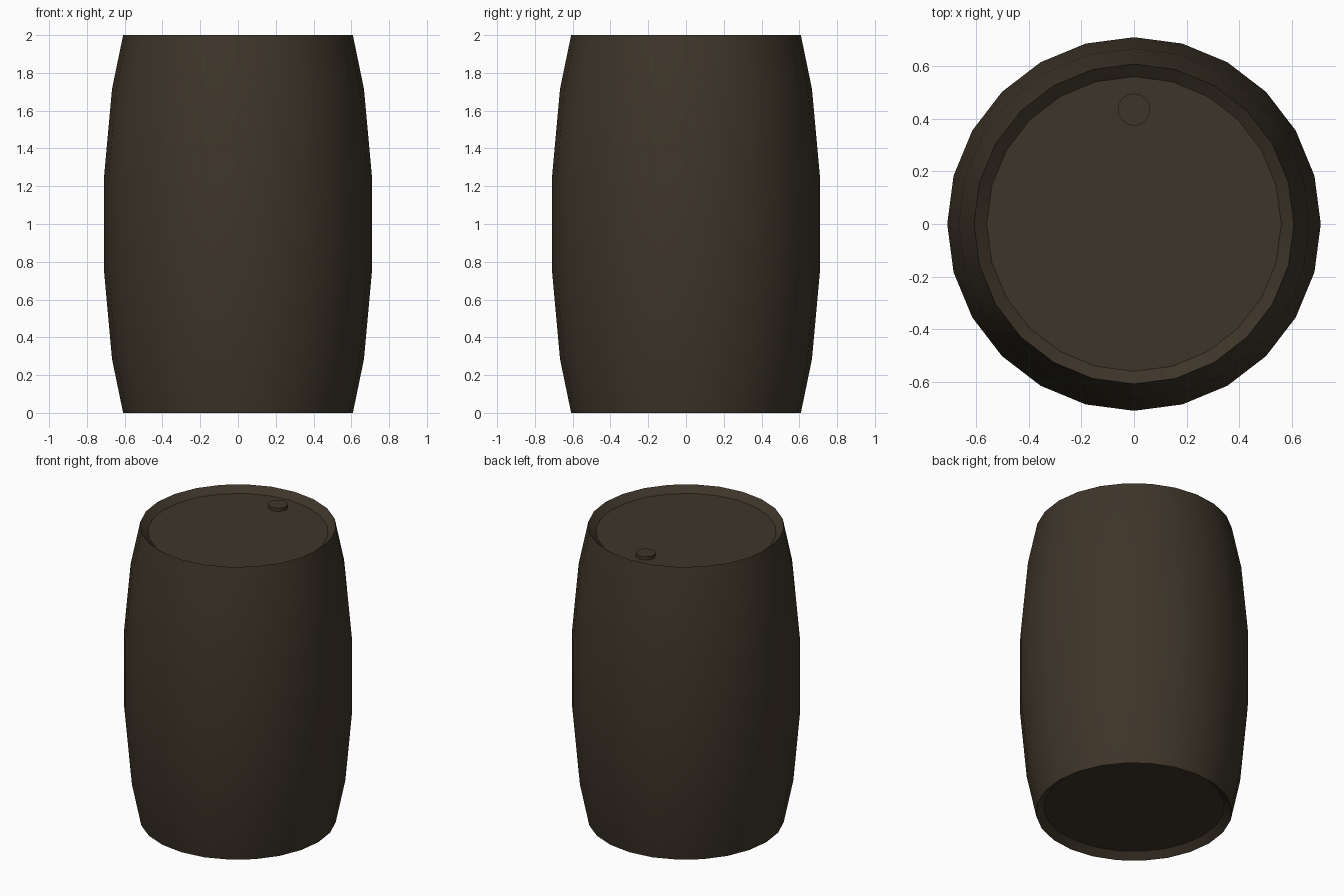
import bpy, bmesh, math

if "Cube" in bpy.data.objects:
    bpy.data.objects.remove(bpy.data.objects["Cube"])

# One dark wood colour for everything
wood = bpy.data.materials.new("dark_wood")
wood.diffuse_color = (0.048, 0.0356, 0.0222, 1.0)
wood.use_nodes = True
wood.node_tree.nodes["Principled BSDF"].inputs["Base Color"].default_value = wood.diffuse_color


def lathe(name, profile, sides, centre=(0, 0), cap_bottom=True):
    """Revolve (radius, z) points around z and close the ends with flat caps."""
    bm = bmesh.new()
    rings = []
    for r, z in profile:
        rings.append([bm.verts.new((centre[0] + r * math.cos(math.tau * i / sides),
                                    centre[1] + r * math.sin(math.tau * i / sides), z))
                      for i in range(sides)])
    for a, b in zip(rings, rings[1:]):
        for i in range(sides):
            j = (i + 1) % sides
            bm.faces.new((a[i], a[j], b[j], b[i]))
    bm.faces.new(rings[-1])
    if cap_bottom:
        bm.faces.new(rings[0][::-1])
    mesh = bpy.data.meshes.new(name)
    bm.to_mesh(mesh)
    bm.free()
    mesh.materials.append(wood)
    mesh.shade_smooth()
    mesh.set_sharp_from_angle(angle=math.radians(30))
    obj = bpy.data.objects.new(name, mesh)
    bpy.context.collection.objects.link(obj)
    return obj


# Barrel body: bulging wall with a recessed lid at each end
lower = [(0.56, 0.04), (0.608, 0.0), (0.667, 0.285), (0.71, 0.76)]
upper = [(r, 2.0 - z) for r, z in reversed(lower)]
lathe("barrel_body", lower + upper, 24)

# Small bung near the back of the top lid
lathe("bung", [(0.061, 1.96), (0.061, 1.982)], 24, (0, 0.435), cap_bottom=False)
